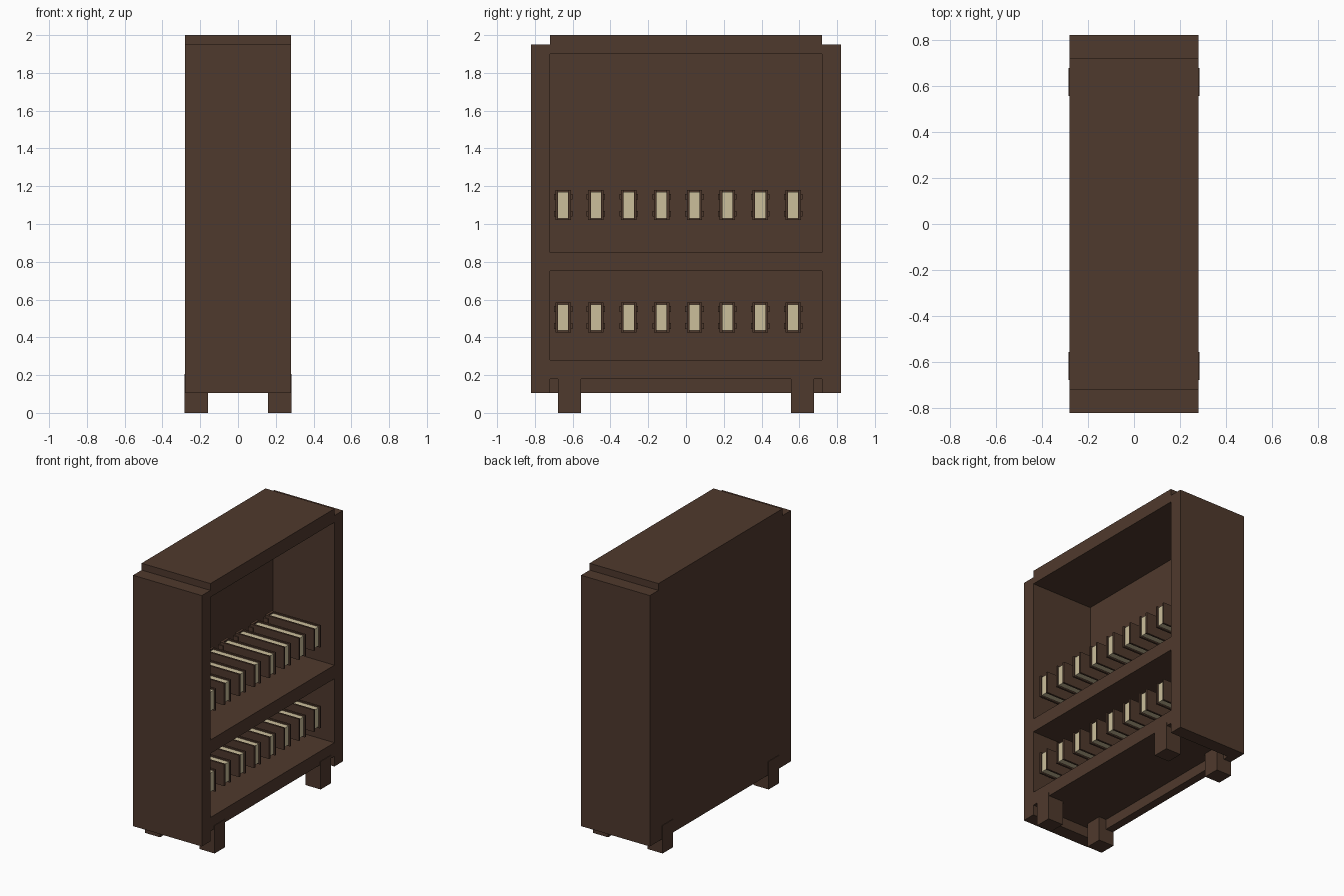
import bpy
import bmesh
from mathutils import Matrix, Vector

cube = bpy.data.objects.get("Cube")
if cube:
    bpy.data.objects.remove(cube, do_unlink=True)


def material(name, rgb):
    mat = bpy.data.materials.new(name)
    mat.use_nodes = True
    color = (*rgb, 1)
    mat.diffuse_color = color
    mat.node_tree.nodes["Principled BSDF"].inputs["Base Color"].default_value = color
    return mat


wood = material("dark_wood", (0.078, 0.041, 0.026))
paper = material("cream_paper", (0.6, 0.52, 0.33))


def add_box(bm, x, y, z, slot=0):
    """Box given by its low and high limit on each axis."""
    low, high = Vector((x[0], y[0], z[0])), Vector((x[1], y[1], z[1]))
    size = high - low
    matrix = Matrix.Translation((low + high) / 2) @ Matrix.Diagonal((*size, 1))
    made = bmesh.ops.create_cube(bm, size=1, matrix=matrix)
    for face in {f for v in made["verts"] for f in v.link_faces}:
        face.material_index = slot


def make_object(name, boxes, location=(0, 0, 0)):
    bm = bmesh.new()
    for box in boxes:
        add_box(bm, *box)
    mesh = bpy.data.meshes.new(name)
    bm.to_mesh(mesh)
    bm.free()
    mesh.materials.append(wood)
    mesh.materials.append(paper)
    obj = bpy.data.objects.new(name, mesh)
    obj.location = location
    bpy.context.collection.objects.link(obj)
    return obj


# Case: sides, back and horizontal boards
depth = (-0.28, 0.28)
inside = (-0.22, 0.28)
width = (-0.72, 0.72)
make_object("front_side_panel", [(depth, (-0.82, -0.72), (0.105, 1.95))])
make_object("back_side_panel", [(depth, (0.72, 0.82), (0.105, 1.95))])
make_object("rear_panel", [((-0.28, -0.22), width, (0.105, 1.9))])
make_object("top_board", [(depth, width, (1.9, 2.0))])
make_object("middle_shelf", [(inside, width, (0.75, 0.85))])
make_object("bottom_shelf", [(inside, width, (0.18, 0.28))])

# Legs, standing slightly proud of the case
for sx in (-1, 1):
    for sy in (-1, 1):
        x = sorted((sx * 0.16, sx * 0.284))
        y = sorted((sy * 0.555, sy * 0.677))
        make_object("leg", [(x, y, (0, 0.205))])

# Books: two covers, a spine with raised bands, and a recessed page block
book = [
    ((-0.15, 0.25), (-0.041, -0.027), (-0.08, 0.08)),
    ((-0.15, 0.25), (0.027, 0.041), (-0.08, 0.08)),
    ((-0.15, -0.13), (-0.027, 0.027), (-0.08, 0.08)),
    ((-0.13, 0.24), (-0.027, 0.027), (-0.07, 0.07), 1),
]
for z in (-0.045, 0.045):
    book.append(((-0.16, -0.12), (-0.049, -0.03), (z - 0.015, z + 0.015)))
    book.append(((-0.16, -0.12), (0.03, 0.049), (z - 0.015, z + 0.015)))
    book.append(((-0.16, -0.14), (-0.03, 0.03), (z - 0.015, z + 0.015)))

for shelf, height in (("lower", 0.505), ("upper", 1.1)):
    for i in range(8):
        make_object(shelf + "_book", book, (0, -0.651 + 0.174 * i, height))
